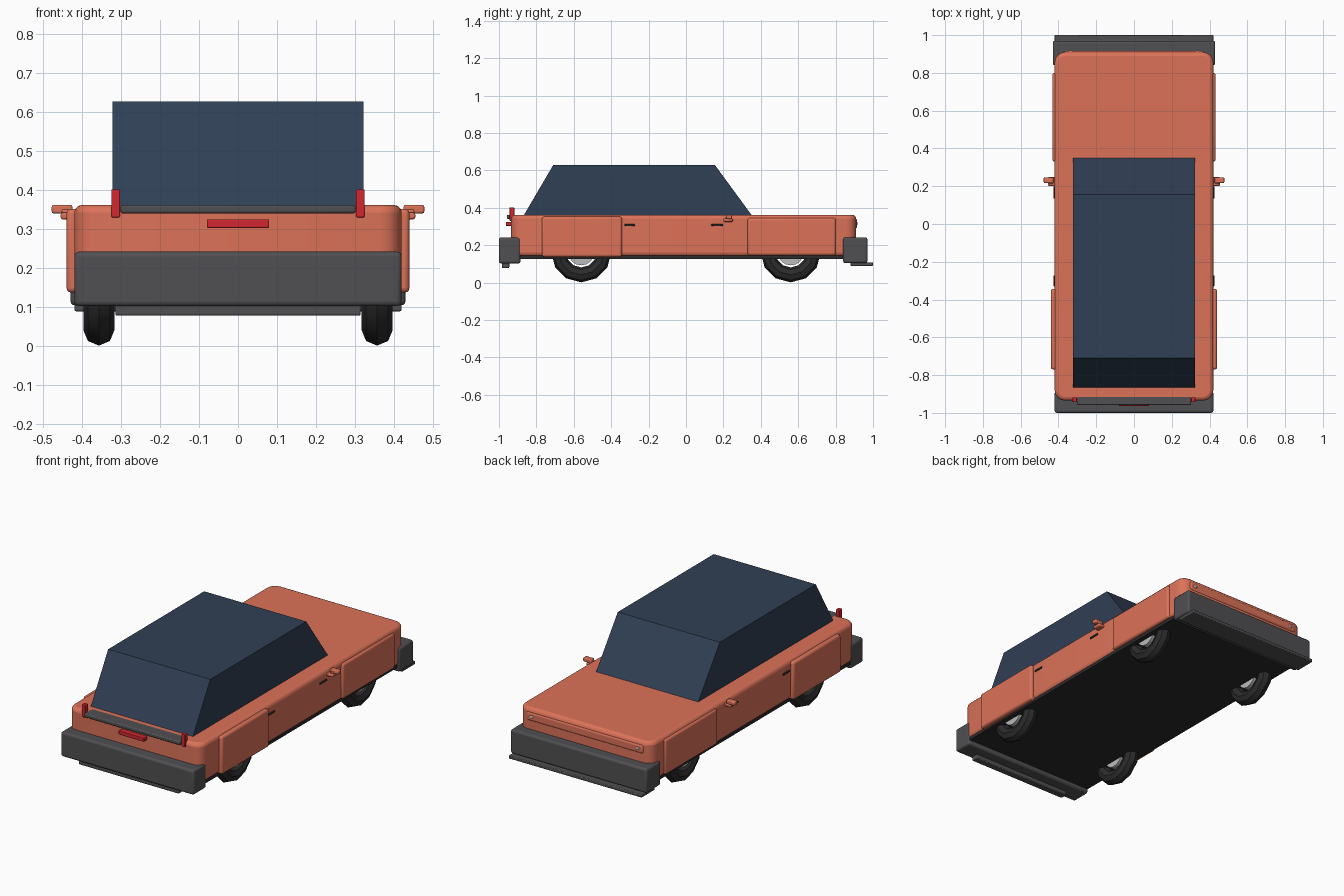
import bpy, bmesh, math

if "Cube" in bpy.data.objects:
    bpy.data.objects.remove(bpy.data.objects["Cube"])


def material(name, rgb):
    m = bpy.data.materials.new(name)
    m.diffuse_color = (*rgb, 1)
    m.use_nodes = True
    m.node_tree.nodes["Principled BSDF"].inputs["Base Color"].default_value = m.diffuse_color
    return m


PAINT = material("paint", (0.72, 0.17, 0.10))
GLASS = material("dark_glass", (0.03, 0.05, 0.09))
TRIM = material("trim", (0.08, 0.08, 0.085))
RUBBER = material("rubber", (0.025, 0.025, 0.025))
RED = material("red", (0.65, 0.02, 0.03))
METAL = material("metal", (0.5, 0.5, 0.5))


def finish(bm, name, mat, bevel=0, segs=2, smooth=True):
    bmesh.ops.recalc_face_normals(bm, faces=bm.faces)
    me = bpy.data.meshes.new(name)
    bm.to_mesh(me)
    bm.free()
    ob = bpy.data.objects.new(name, me)
    bpy.context.collection.objects.link(ob)
    me.materials.append(mat)
    if bevel:
        mod = ob.modifiers.new("bevel", 'BEVEL')
        mod.width, mod.segments = bevel, segs
        mod.limit_method, mod.angle_limit = 'ANGLE', math.radians(50)
    if smooth:
        bpy.ops.object.select_all(action='DESELECT')
        ob.select_set(True)
        bpy.context.view_layer.objects.active = ob
        bpy.ops.object.shade_smooth_by_angle(angle=math.radians(40))
    return ob


def box(name, x, y, z, mat, bevel=0, segs=2, corner=0):
    """Box from (min, max) ranges; corner rounds the upright edges."""
    bm = bmesh.new()
    bmesh.ops.create_cube(bm, size=1)
    for v in bm.verts:
        v.co = [r[0] if c < 0 else r[1] for c, r in zip(v.co, (x, y, z))]
    if corner:
        upright = [e for e in bm.edges if abs(e.verts[0].co.z - e.verts[1].co.z) > 1e-4]
        bmesh.ops.bevel(bm, geom=upright, offset=corner, segments=4,
                        profile=0.5, affect='EDGES')
    return finish(bm, name, mat, bevel, segs)


def pair(name, x, y, z, mat, bevel=0, segs=2):
    box(name + "_right", x, y, z, mat, bevel, segs)
    box(name + "_left", (-x[1], -x[0]), y, z, mat, bevel, segs)


# Body shell and floor
box("body", (-0.42, 0.42), (-0.935, 0.91), (0.14, 0.362), PAINT, 0.02, 3, corner=0.055)
box("floor", (-0.415, 0.415), (-0.90, 0.88), (0.127, 0.145), RUBBER)
box("nose_panel", (-0.37, 0.37), (0.86, 0.915), (0.29, 0.342), PAINT, 0.012, 3)
pair("headlight", (0.325, 0.345), (0.90, 0.918), (0.308, 0.324), METAL, 0.004)

# Cabin: side profile extruded across the car
bm = bmesh.new()
profile = [(-0.87, 0.355), (0.355, 0.355), (0.155, 0.628), (-0.71, 0.628)]
sides = [[bm.verts.new((x, y, z)) for y, z in profile] for x in (-0.322, 0.322)]
for s in sides:
    bm.faces.new(s)
for i in range(4):
    j = (i + 1) % 4
    bm.faces.new((sides[0][i], sides[0][j], sides[1][j], sides[1][i]))
finish(bm, "cabin", GLASS, smooth=False)

# Fender panels
pair("bonnet_fender", (0.37, 0.432), (0.33, 0.80), (0.145, 0.345), PAINT, 0.012, 3)
pair("boot_fender", (0.37, 0.44), (-0.77, -0.343), (0.137, 0.352), PAINT, 0.012, 3)

# Bumpers and lips
box("boot_bumper", (-0.42, 0.42), (-1.0, -0.885), (0.102, 0.242), TRIM, 0.012, 3)
box("boot_valance", (-0.315, 0.315), (-0.985, -0.945), (0.078, 0.105), TRIM, 0.004)
box("bonnet_bumper", (-0.43, 0.43), (0.84, 0.97), (0.104, 0.242), TRIM, 0.012, 3)
box("bonnet_lip", (-0.42, 0.42), (0.88, 1.0), (0.089, 0.107), TRIM, 0.004)

# Boot details
box("boot_bar", (-0.302, 0.302), (-0.958, -0.885), (0.34, 0.362), TRIM, 0.006)
pair("tail_light", (0.303, 0.325), (-0.943, -0.918), (0.33, 0.402), RED, 0.003)
box("brake_light", (-0.08, 0.08), (-0.963, -0.925), (0.303, 0.325), RED, 0.003)

# Mirrors and door handles
pair("mirror_arm", (0.40, 0.455), (0.20, 0.25), (0.325, 0.342), PAINT, 0.005)
pair("mirror_stem", (0.43, 0.452), (0.212, 0.238), (0.335, 0.35), PAINT, 0.003)
pair("mirror_head", (0.425, 0.478), (0.217, 0.247), (0.34, 0.362), PAINT, 0.005)
pair("bonnet_side_handle", (0.41, 0.426), (0.135, 0.198), (0.302, 0.312), RUBBER, 0.003)
pair("boot_side_handle", (0.41, 0.426), (-0.33, -0.272), (0.302, 0.312), RUBBER, 0.003)


# Wheels: ring tyre with a smaller hub
def wheel(name, cx, cy, cz=0.162):
    bpy.ops.mesh.primitive_torus_add(
        location=(cx, cy, cz), rotation=(0, math.pi / 2, 0),
        major_segments=12, minor_segments=8, major_radius=0.121, minor_radius=0.04)
    tyre = bpy.context.object
    tyre.name = name + "_tyre"
    tyre.data.materials.append(RUBBER)
    bpy.ops.object.shade_smooth_by_angle(angle=math.radians(40))
    bpy.ops.mesh.primitive_cylinder_add(
        vertices=16, radius=0.07, depth=0.06,
        location=(cx, cy, cz), rotation=(0, math.pi / 2, 0))
    hub = bpy.context.object
    hub.name = name + "_hub"
    hub.data.materials.append(METAL)
    bpy.ops.object.shade_smooth_by_angle(angle=math.radians(40))


for side, cx in (("right", 0.357), ("left", -0.357)):
    for end, cy in (("bonnet", 0.56), ("boot", -0.56)):
        wheel(f"{end}_{side}_wheel", cx, cy)
